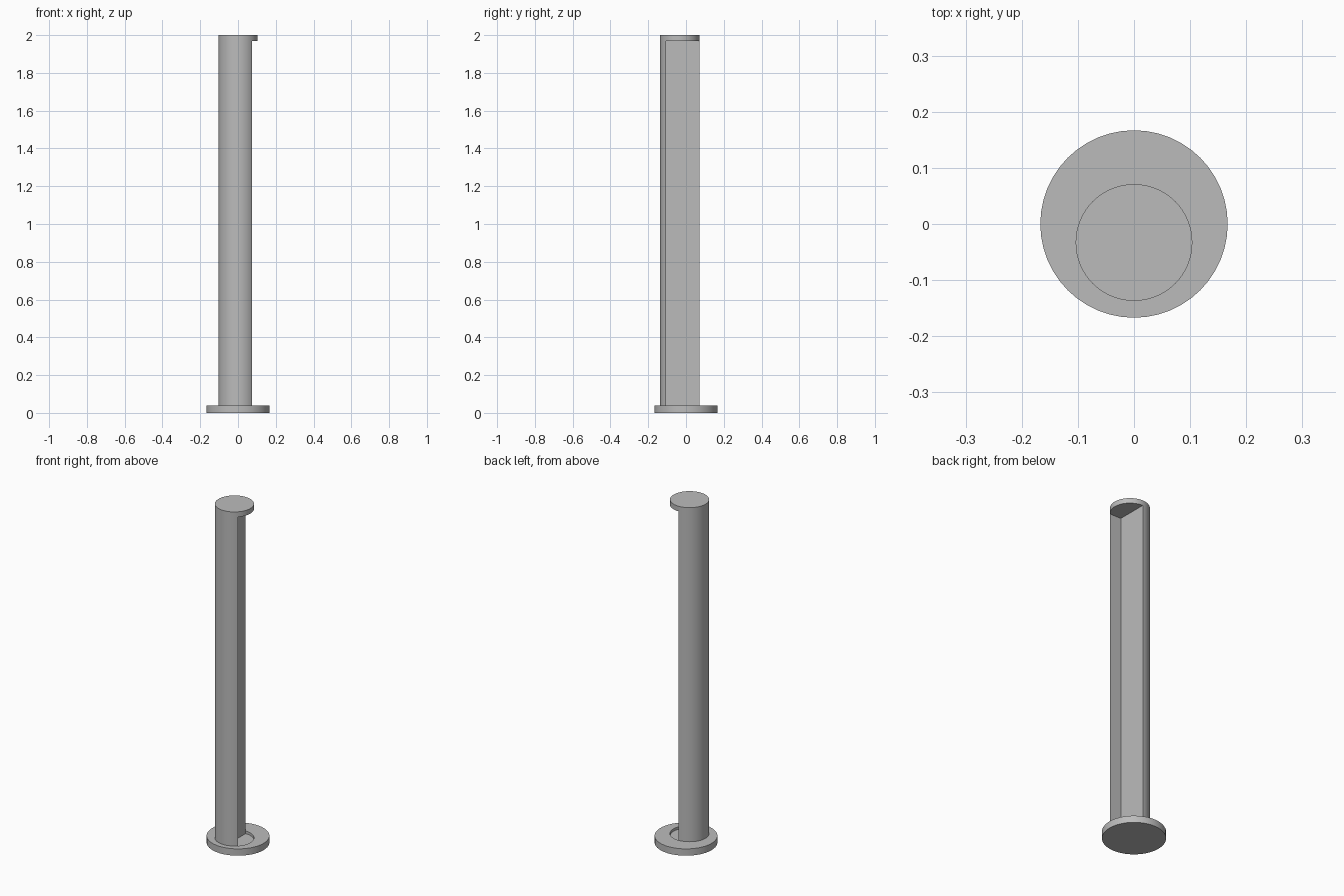
import bpy
import bmesh
from math import cos, sin, pi, radians

if "Cube" in bpy.data.objects:
    bpy.data.objects.remove(bpy.data.objects["Cube"], do_unlink=True)

BASE_R, BASE_H = 0.167, 0.04
POST_R, POST_Y = 0.104, -0.033
FLOOR, CAP_Z, TOP = 0.025, 1.97, 2.0

grey = bpy.data.materials.new("plain grey")
grey.use_nodes = True
grey.diffuse_color = (0.5, 0.5, 0.5, 1)
grey.node_tree.nodes["Principled BSDF"].inputs["Base Color"].default_value = (0.5, 0.5, 0.5, 1)


def arc(radius, cy, start, end, steps):
    """Points along an arc, angles in degrees."""
    angles = [radians(start + (end - start) * i / steps) for i in range(steps + 1)]
    return [(radius * cos(a), cy + radius * sin(a)) for a in angles]


def prism(name, outline, z0, z1):
    """Extrude a closed outline from z0 to z1."""
    bm = bmesh.new()
    face = bm.faces.new([bm.verts.new((x, y, z0)) for x, y in outline])
    result = bmesh.ops.extrude_face_region(bm, geom=[face], use_keep_orig=True)
    top = [v for v in result["geom"] if isinstance(v, bmesh.types.BMVert)]
    bmesh.ops.translate(bm, verts=top, vec=(0, 0, z1 - z0))
    bmesh.ops.recalc_face_normals(bm, faces=bm.faces)
    mesh = bpy.data.meshes.new(name)
    bm.to_mesh(mesh)
    bm.free()
    mesh.materials.append(grey)
    obj = bpy.data.objects.new(name, mesh)
    bpy.context.collection.objects.link(obj)
    return obj


def activate(obj):
    bpy.ops.object.select_all(action="DESELECT")
    obj.select_set(True)
    bpy.context.view_layer.objects.active = obj


# Round base with a shallow off-centre socket
base = prism("base", arc(BASE_R, 0, 0, 360, 48)[:-1], 0, BASE_H)
socket = prism("socket_cutter", arc(POST_R, POST_Y, 0, 360, 64)[:-1], FLOOR, BASE_H * 2)
socket.hide_render = True
cut = base.modifiers.new("socket", "BOOLEAN")
cut.operation = "DIFFERENCE"
cut.solver = "EXACT"
cut.object = socket
activate(base)
bpy.ops.object.modifier_apply(modifier=cut.name)
bpy.data.objects.remove(socket, do_unlink=True)

# Post: round shaft with an L-shaped notch along its left side
notch_y = POST_Y - POST_R * sin(pi / 4)
post_outline = arc(POST_R, POST_Y, 90, 315, 40) + [(0, notch_y)]
post = prism("post", post_outline, FLOOR, CAP_Z)

# Full round cap over the notched shaft
cap = prism("cap", arc(POST_R, POST_Y, 0, 360, 64)[:-1], CAP_Z, TOP)

for part in (base, post, cap):
    activate(part)
    bpy.ops.object.shade_smooth_by_angle(angle=radians(30))
